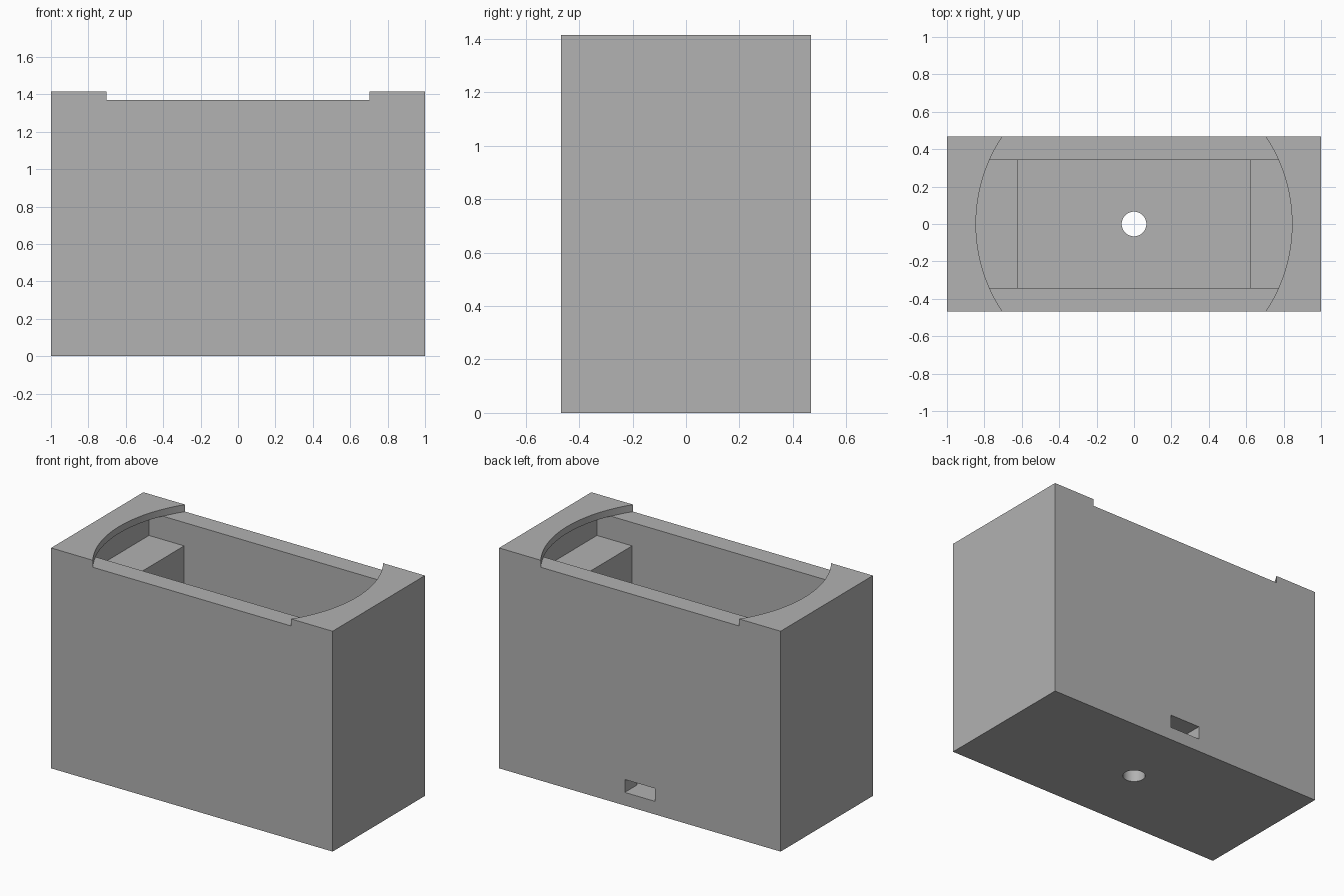
import bpy
import bmesh
from mathutils import Matrix, Vector

if "Cube" in bpy.data.objects:
    bpy.data.objects.remove(bpy.data.objects["Cube"], do_unlink=True)

# Main dimensions
HALF_X, HALF_Y, HEIGHT = 1.0, 0.468, 1.415
RECESS_Z, RECESS_R = 1.37, 0.845
LEDGE_Z, LEDGE_X = 1.22, 0.872
WELL_X, WELL_Y, FLOOR_Z = 0.622, 0.342, 0.083

grey = bpy.data.materials.new("plain_grey")
grey.use_nodes = True
colour = (0.445, 0.445, 0.445, 1.0)
grey.diffuse_color = colour
grey.node_tree.nodes["Principled BSDF"].inputs["Base Color"].default_value = colour


def add_object(name, bm):
    bmesh.ops.recalc_face_normals(bm, faces=bm.faces)
    mesh = bpy.data.meshes.new(name)
    bm.to_mesh(mesh)
    bm.free()
    mesh.materials.append(grey)
    obj = bpy.data.objects.new(name, mesh)
    bpy.context.collection.objects.link(obj)
    return obj


def box(name, low, high):
    bm = bmesh.new()
    low, high = Vector(low), Vector(high)
    bmesh.ops.create_cube(bm, size=1)
    bmesh.ops.scale(bm, vec=high - low, verts=bm.verts)
    bmesh.ops.translate(bm, vec=(low + high) / 2, verts=bm.verts)
    return add_object(name, bm)


def cylinder(name, radius, bottom, top, sides):
    bm = bmesh.new()
    bmesh.ops.create_cone(bm, cap_ends=True, segments=sides, radius1=radius,
                          radius2=radius, depth=top - bottom,
                          matrix=Matrix.Translation((0, 0, (bottom + top) / 2)))
    return add_object(name, bm)


def extruded_profile(name, points, half_depth):
    bm = bmesh.new()
    face = bm.faces.new([bm.verts.new((x, -half_depth, z)) for x, z in points])
    result = bmesh.ops.extrude_face_region(bm, geom=[face])
    moved = [v for v in result["geom"] if isinstance(v, bmesh.types.BMVert)]
    bmesh.ops.translate(bm, vec=(0, 2 * half_depth, 0), verts=moved)
    return add_object(name, bm)


# Solid housing block
housing = box("housing", (-HALF_X, -HALF_Y, 0), (HALF_X, HALF_Y, HEIGHT))

# Deep well with a shallow ledge at each end, tucked under the round recess
ledge_top = RECESS_Z + 0.001
half = [(WELL_X, FLOOR_Z), (WELL_X, LEDGE_Z), (LEDGE_X, LEDGE_Z), (LEDGE_X, ledge_top)]
profile = half + [(-x, z) for x, z in reversed(half)]

cutters = [
    cylinder("round_recess_cutter", RECESS_R, RECESS_Z, HEIGHT + 0.2, 128),
    extruded_profile("well_cutter", profile, WELL_Y),
    # Rear cable slot and floor hole
    box("rear_slot_cutter", (-0.107, 0.2, FLOOR_Z + 0.001), (0.107, 0.6, 0.167)),
    cylinder("floor_hole_cutter", 0.066, -0.1, 0.2, 48),
]

bpy.ops.object.select_all(action="DESELECT")
bpy.context.view_layer.objects.active = housing
housing.select_set(True)
for cutter in cutters:
    cutter.hide_render = True
    cut = housing.modifiers.new(cutter.name, "BOOLEAN")
    cut.operation = "DIFFERENCE"
    cut.solver = "EXACT"
    cut.object = cutter
    bpy.ops.object.modifier_apply(modifier=cut.name)
    bpy.data.objects.remove(cutter, do_unlink=True)

bpy.ops.object.shade_smooth_by_angle()
